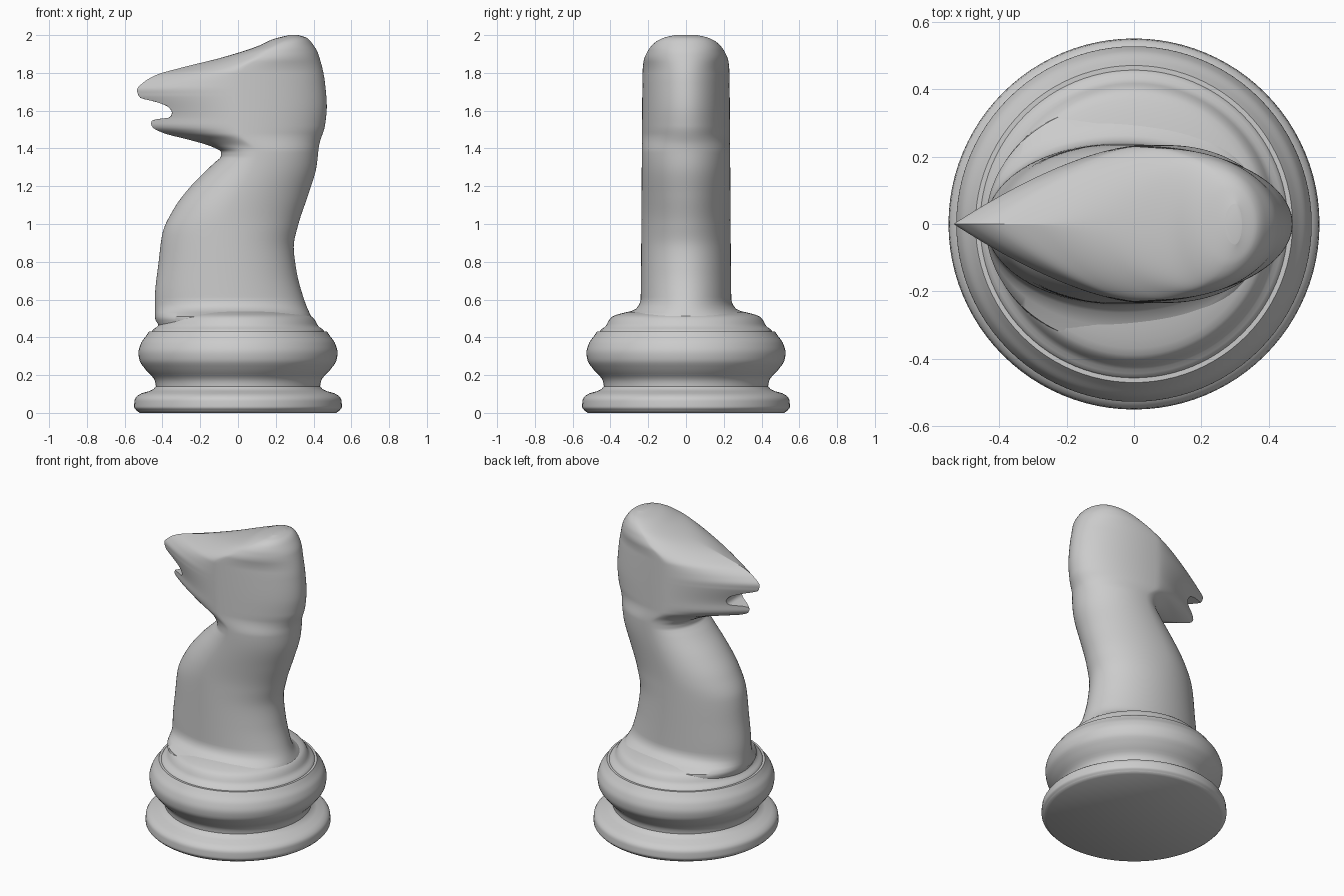
import bpy, bmesh
from math import sin, cos, pi

cube = bpy.data.objects.get("Cube")
if cube:
    bpy.data.objects.remove(cube, do_unlink=True)

mat = bpy.data.materials.new("plain grey")
mat.use_nodes = True
grey = (0.6, 0.6, 0.6, 1)
mat.diffuse_color = grey
mat.node_tree.nodes["Principled BSDF"].inputs["Base Color"].default_value = grey


def curve(points):
    """Smooth function through (z, value) points that never overshoots."""
    slopes = [(b[1] - a[1]) / (b[0] - a[0]) for a, b in zip(points, points[1:])]
    tangents = [slopes[0]]
    for a, b in zip(slopes, slopes[1:]):
        tangents.append(2 * a * b / (a + b) if a * b > 0 else 0)
    tangents.append(slopes[-1])

    def value(z):
        i = 0
        while i < len(slopes) - 1 and z > points[i + 1][0]:
            i += 1
        (z0, v0), (z1, v1) = points[i], points[i + 1]
        h = z1 - z0
        t = min(max((z - z0) / h, 0), 1)
        u = 1 - t
        return (v0 * (1 + 2 * t) * u * u + v1 * t * t * (3 - 2 * t)
                + h * t * u * (u * tangents[i] - t * tangents[i + 1]))
    return value


def skin(name, rings, angle):
    """Bridge equal rings of points into a closed, smooth-shaded object."""
    bm = bmesh.new()
    loops = [[bm.verts.new(p) for p in ring] for ring in rings]
    n = len(loops[0])
    for low, high in zip(loops, loops[1:]):
        for i in range(n):
            j = (i + 1) % n
            bm.faces.new((low[i], low[j], high[j], high[i]))
    bm.faces.new(loops[0][::-1])
    bm.faces.new(loops[-1])
    bmesh.ops.recalc_face_normals(bm, faces=bm.faces)
    mesh = bpy.data.meshes.new(name)
    bm.to_mesh(mesh)
    bm.free()
    mesh.materials.append(mat)
    obj = bpy.data.objects.new(name, mesh)
    bpy.context.collection.objects.link(obj)
    bpy.ops.object.select_all(action='DESELECT')
    obj.select_set(True)
    bpy.context.view_layer.objects.active = obj
    bpy.ops.object.shade_smooth_by_angle(angle=angle)


def lathe(name, profile, sides=96):
    rings = [[(r * cos(2 * pi * i / sides), r * sin(2 * pi * i / sides), z)
              for i in range(sides)] for r, z in profile]
    skin(name, rings, 0.75)


def sample(points, steps):
    """Radius profile (z, r) sampled evenly into (r, z) pairs."""
    f = curve(points)
    z0, z1 = points[0][0], points[-1][0]
    zs = [z0 + (z1 - z0) * (1 - cos(pi * i / steps)) / 2 for i in range(steps + 1)]
    return [(f(z), z) for z in zs]


# Turned base: foot ring, waist and round collar
lathe("base", [(.52, 0)] + sample([
    (.01, .535), (.03, .55), (.07, .547), (.1, .52), (.115, .47), (.14, .435),
    (.17, .44), (.23, .49), (.28, .522), (.32, .527), (.37, .513), (.41, .485),
    (.432, .47)], 48))
# Domed shoulder the neck grows out of
lathe("shoulder", sample([(.42, .46), (.435, .455), (.46, .425), (.49, .408),
                          (.51, .39), (.53, .33), (.545, .25)], 20))

# Outline of neck and head: front edge, back edge, half width, widest place
front = curve([(.43, -.42), (.46, -.42), (.5, -.44), (.6, -.44), (.8, -.42),
               (.95, -.4), (1.08, -.34), (1.2, -.25), (1.32, -.13),
               (1.36, -.09), (1.38, -.09), (1.41, -.14), (1.445, -.255),
               (1.48, -.39), (1.51, -.45), (1.53, -.46), (1.55, -.455),
               (1.565, -.36), (1.59, -.35), (1.62, -.37), (1.645, -.43),
               (1.67, -.52), (1.71, -.535), (1.75, -.5), (1.79, -.43),
               (1.83, -.29), (1.88, -.09), (1.94, .1), (1.98, .19), (2, .27)])
back = curve([(.43, .42), (.48, .4), (.6, .35), (.75, .31), (.88, .295),
              (1, .32), (1.15, .37), (1.3, .415), (1.42, .43), (1.52, .46),
              (1.62, .47), (1.75, .46), (1.9, .425), (1.96, .39), (1.985, .365),
              (2, .32)])
width = curve([(.43, .38), (.51, .36), (.53, .31), (.55, .265), (.6, .24),
               (1.2, .235), (1.8, .23), (1.86, .225), (1.92, .2), (1.96, .165),
               (1.985, .12), (2, .06)])
middle = curve([(.43, -.03), (1, -.06), (1.38, .1), (1.48, .01), (1.8, 0),
                (1.9, .14), (2, .3)])
pointed = curve([(.43, 0), (1.38, 0), (1.46, 1), (1.82, 1), (1.93, 0), (2, 0)])
# Muzzle tip without the mouth opening
lips = curve([(1.52, -.46), (1.55, -.46), (1.68, -.53)])


def section(z, half=32):
    f, b, w, m, k = front(z), back(z), width(z), middle(z), pointed(z)
    tip = min(f, lips(z)) if 1.53 < z < 1.69 else f
    side = []
    for i in range(2 * half + 1):
        a = pi * i / (2 * half)
        c = cos(a)
        if c >= 0:
            side.append((m + (b - m) * c, w * sin(a), z))
            continue
        x = m + (m - f) * c
        s = min((m - x) / (m - tip), 1)
        y = w * ((1 - k) * (1 - s * s) ** .5 + k * (1 - s ** 1.5))
        side.append((x, y if i < 2 * half else 0, z))
    return side + [(x, -y, z) for x, y, z in side[-2:0:-1]]


# Rows are denser in the head, and densest on its crown
levels = [.43 + .0204 * i for i in range(45)]
levels += [1.345 + .0075 * i for i in range(84)]
levels += [2 - .03 * (1 - i / 12) ** 2 for i in range(1, 13)]
skin("horse_neck_and_head", [section(z) for z in sorted(levels)], 0.8)
